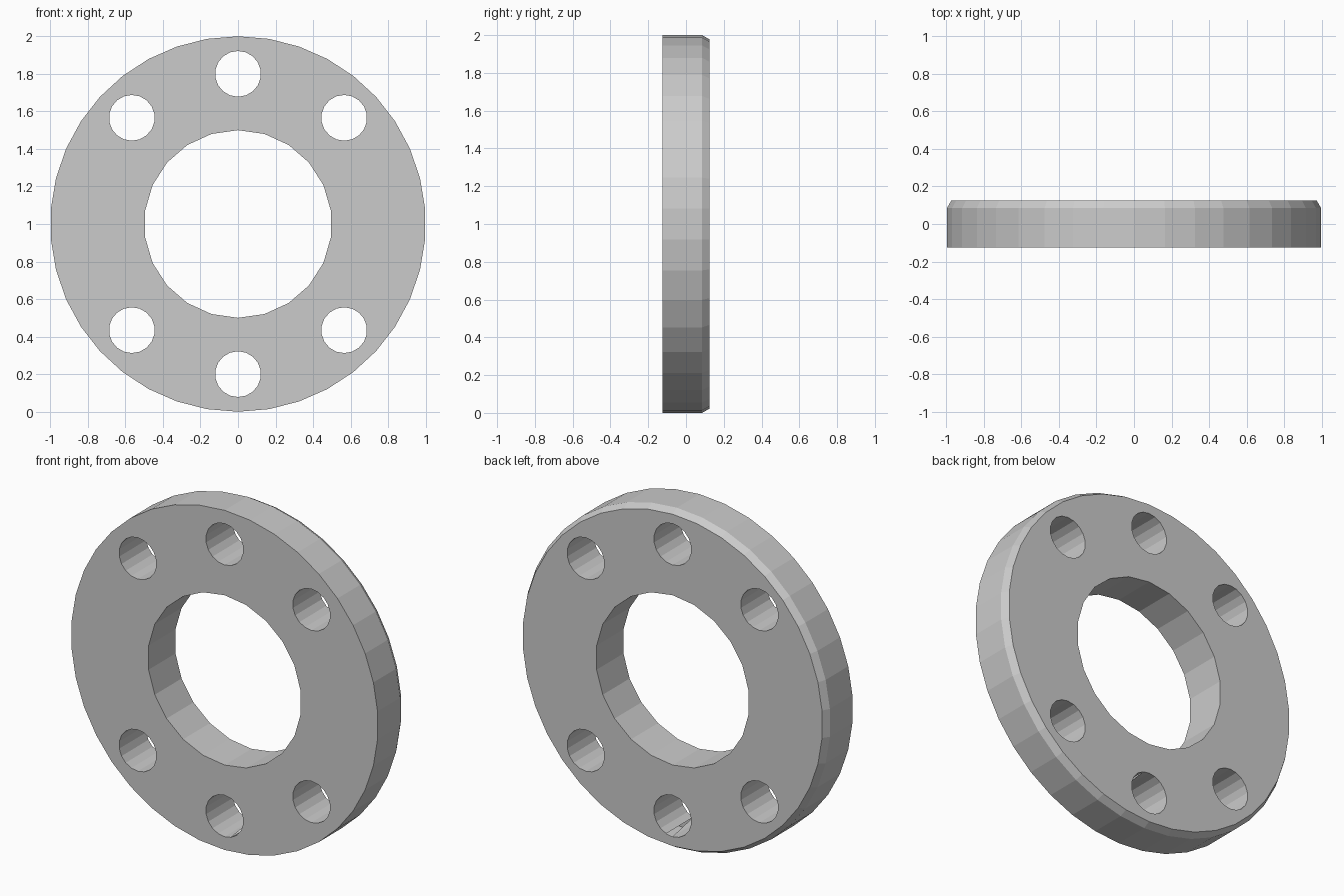
import bpy, bmesh
from math import sin, cos, pi, radians

if "Cube" in bpy.data.objects:
    bpy.data.objects.remove(bpy.data.objects["Cube"])

CENTRE_Z = 1.0


def lathe_y(name, profile, sides, cx=0.0, cz=CENTRE_Z):
    """Solid turned about a y-parallel axis; profile is (radius, y) front to back."""
    bm = bmesh.new()
    rings = []
    for r, y in profile:
        rings.append([bm.verts.new((cx + r * sin(2 * pi * i / sides), y,
                                    cz + r * cos(2 * pi * i / sides)))
                      for i in range(sides)])
    for a, b in zip(rings, rings[1:]):
        for i in range(sides):
            j = (i + 1) % sides
            bm.faces.new((a[i], a[j], b[j], b[i]))
    bm.faces.new(rings[0])
    bm.faces.new(rings[-1])
    bmesh.ops.recalc_face_normals(bm, faces=bm.faces)
    mesh = bpy.data.meshes.new(name)
    bm.to_mesh(mesh)
    bm.free()
    obj = bpy.data.objects.new(name, mesh)
    bpy.context.collection.objects.link(obj)
    return obj


# Flange disc with a chamfered back rim
flange = lathe_y("flange_ring", [(1.0, -0.125), (1.0, 0.085), (0.977, 0.125)], 38)

# Cutters: central bore and six bolt holes (none on the horizontal axis)
cutters = [lathe_y("bore_cutter", [(0.5, -0.3), (0.5, 0.3)], 22)]
for deg in (0, 45, 135, 180, 225, 315):
    a = radians(deg)
    cutters.append(lathe_y("bolt_hole_cutter", [(0.122, -0.3), (0.122, 0.3)], 18,
                           0.8 * sin(a), CENTRE_Z + 0.8 * cos(a)))

# Cut the holes, then remove the cutters
bpy.context.view_layer.objects.active = flange
for cutter in cutters:
    cutter.hide_render = True
    mod = flange.modifiers.new("hole", 'BOOLEAN')
    mod.operation = 'DIFFERENCE'
    mod.solver = 'EXACT'
    mod.object = cutter
    bpy.ops.object.modifier_apply(modifier=mod.name)
    bpy.data.objects.remove(cutter)
